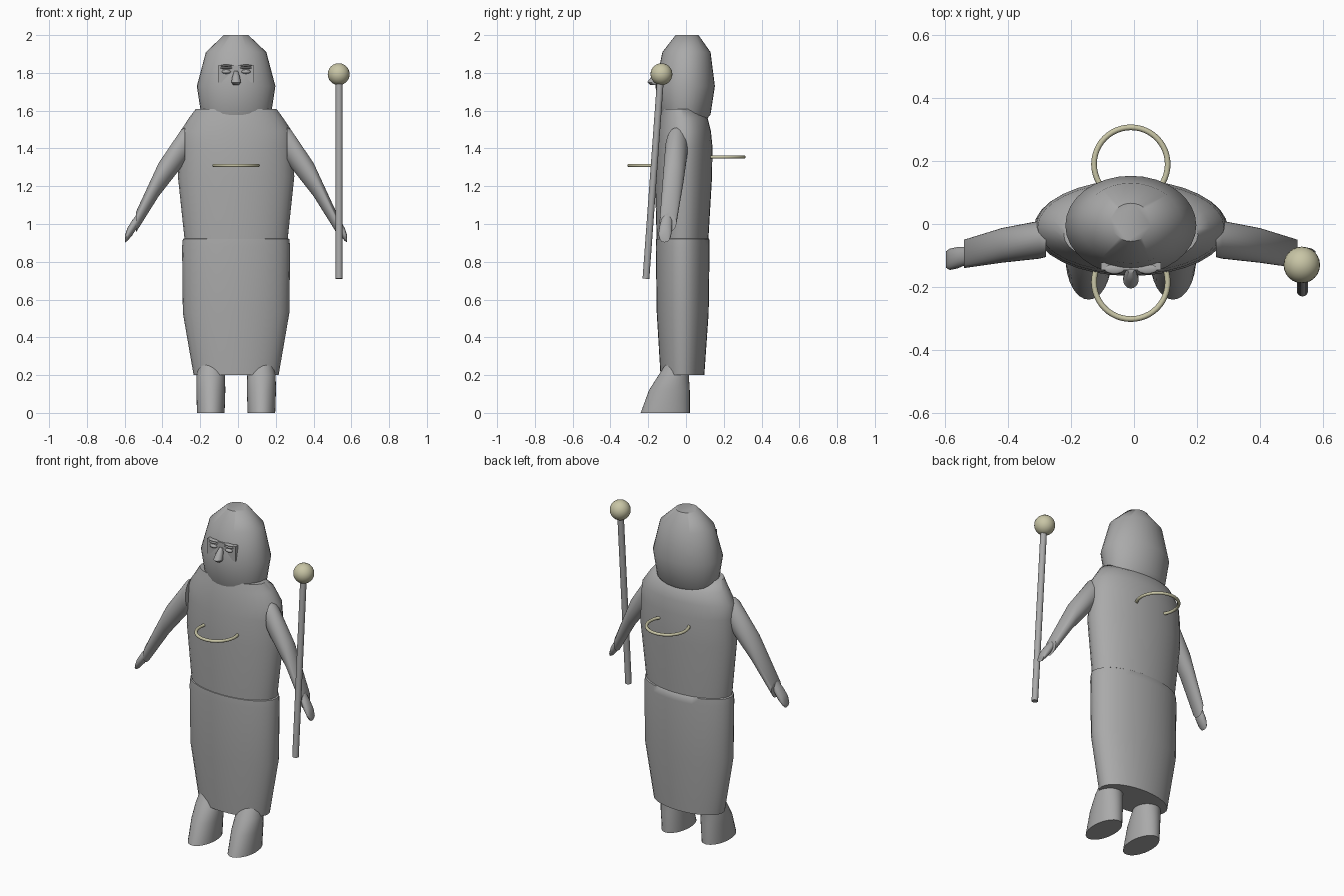
import bpy, bmesh, math
from mathutils import Vector

if "Cube" in bpy.data.objects:
    bpy.data.objects.remove(bpy.data.objects["Cube"])

CX = -0.01  # centre line of the figure


def material(name, rgb):
    m = bpy.data.materials.new(name)
    m.use_nodes = True
    m.diffuse_color = (*rgb, 1)
    m.node_tree.nodes["Principled BSDF"].inputs["Base Color"].default_value = (*rgb, 1)
    return m


grey = material("plain grey", (0.40, 0.40, 0.40))
gold = material("pale gold", (0.58, 0.56, 0.38))


def finish(obj, name, mat, angle=50):
    obj.name = obj.data.name = name
    obj.data.materials.append(mat)
    bpy.ops.object.select_all(action="DESELECT")
    obj.select_set(True)
    bpy.context.view_layer.objects.active = obj
    bpy.ops.object.shade_smooth_by_angle(angle=math.radians(angle))
    return obj


def loft(name, rings, axis="z", mat=grey, sides=32):
    """Skin ellipses (x, y, z, radius_a, radius_b) stacked along x or z."""
    bm = bmesh.new()
    loops = []
    for x, y, z, ra, rb in rings:
        loop = []
        for i in range(sides):
            t = math.tau * i / sides
            a, b = ra * math.cos(t), rb * math.sin(t)
            off = (a, b, 0) if axis == "z" else (0, a, b)
            loop.append(bm.verts.new(Vector((x, y, z)) + Vector(off)))
        loops.append(loop)
    for low, high in zip(loops, loops[1:]):
        for i in range(sides):
            j = (i + 1) % sides
            bm.faces.new((low[i], low[j], high[j], high[i]))
    bm.faces.new(loops[0])
    bm.faces.new(loops[-1])
    bmesh.ops.recalc_face_normals(bm, faces=bm.faces)
    mesh = bpy.data.meshes.new(name)
    bm.to_mesh(mesh)
    bm.free()
    obj = bpy.data.objects.new(name, mesh)
    bpy.context.collection.objects.link(obj)
    return finish(obj, name, mat)


def upright(name, profile):
    """Body shell from rows of (z, half_width, front_y, back_y)."""
    return loft(name, [(CX, (f + b) / 2, z, w, (b - f) / 2) for z, w, f, b in profile])


def ball(name, loc, size, mat=grey):
    bpy.ops.mesh.primitive_uv_sphere_add(segments=24, ring_count=12, radius=1, location=loc)
    obj = bpy.context.object
    obj.scale = size
    return finish(obj, name, mat)


# Robe and head
upright("skirt", [(0.2, 0.225, -0.135, 0.097), (0.53, 0.282, -0.155, 0.12),
                  (0.88, 0.286, -0.16, 0.125), (0.92, 0.282, -0.158, 0.123),
                  (0.93, 0.26, -0.14, 0.11)])
upright("torso", [(0.91, 0.272, -0.155, 0.118), (1.25, 0.308, -0.165, 0.138),
                  (1.41, 0.302, -0.16, 0.14), (1.49, 0.296, -0.152, 0.132),
                  (1.56, 0.25, -0.142, 0.115), (1.61, 0.213, -0.13, 0.06)])
upright("head", [(1.53, 0.165, -0.115, 0.09), (1.58, 0.185, -0.14, 0.13),
                 (1.73, 0.208, -0.162, 0.153), (1.91, 0.16, -0.125, 0.13),
                 (2.0, 0.065, -0.055, 0.066)])

# Face
bpy.ops.mesh.primitive_cube_add(size=1, location=(CX, -0.134, 1.795))
bpy.context.object.scale = (0.19, 0.025, 0.09)
finish(bpy.context.object, "face_panel", grey)
loft("nose", [(CX, -0.165, 1.735, 0.015, 0.022), (CX, -0.175, 1.75, 0.025, 0.03),
              (CX, -0.162, 1.78, 0.02, 0.022), (CX, -0.145, 1.81, 0.01, 0.012)], sides=16)

# Paired parts, mirrored about the centre line
for side, s in (("right", -1), ("left", 1)):
    def at(d):
        return CX + s * d
    ball(side + "_eye", (at(0.052), -0.145, 1.806), (0.024, 0.016, 0.011))
    for z in (1.826, 1.838):
        ball(side + "_brow", (at(0.052), -0.143, z), (0.032, 0.015, 0.006))
    loft(side + "_sleeve", [(at(0.27), -0.05, 1.42, 0.055, 0.09),
                            (at(0.29), -0.05, 1.40, 0.06, 0.1),
                            (at(0.41), -0.068, 1.235, 0.055, 0.088),
                            (at(0.53), -0.095, 1.01, 0.045, 0.054)], "x")
    loft(side + "_hand", [(at(0.515), -0.1, 1.03, 0.026, 0.035),
                          (at(0.55), -0.107, 0.98, 0.034, 0.04),
                          (at(0.575), -0.112, 0.945, 0.034, 0.034),
                          (at(0.587), -0.113, 0.923, 0.026, 0.02)], "x", sides=16)
    loft(side + "_foot", [(at(0.134), -0.11, 0, 0.073, 0.13),
                          (at(0.134), -0.088, 0.12, 0.077, 0.108),
                          (at(0.134), -0.065, 0.2, 0.075, 0.08),
                          (at(0.134), -0.04, 0.27, 0.06, 0.06)])

# Hoops on the chest and back
for name, y, z in (("front_hoop", -0.185, 1.31), ("back_hoop", 0.19, 1.355)):
    bpy.ops.mesh.primitive_torus_add(location=(CX, y, z), major_radius=0.117, minor_radius=0.009,
                                     major_segments=48, minor_segments=10)
    finish(bpy.context.object, name, gold)

# Staff, leaning back towards its round top
foot, top = Vector((0.535, -0.212, 0.71)), Vector((0.535, -0.135, 1.77))
bpy.ops.mesh.primitive_cylinder_add(vertices=20, radius=0.018, depth=(top - foot).length,
                                    location=(foot + top) / 2)
bpy.context.object.rotation_euler = (top - foot).to_track_quat("Z", "Y").to_euler()
finish(bpy.context.object, "staff", grey)
ball("staff_knob", (0.533, -0.13, 1.793), (0.058, 0.058, 0.058), gold)
